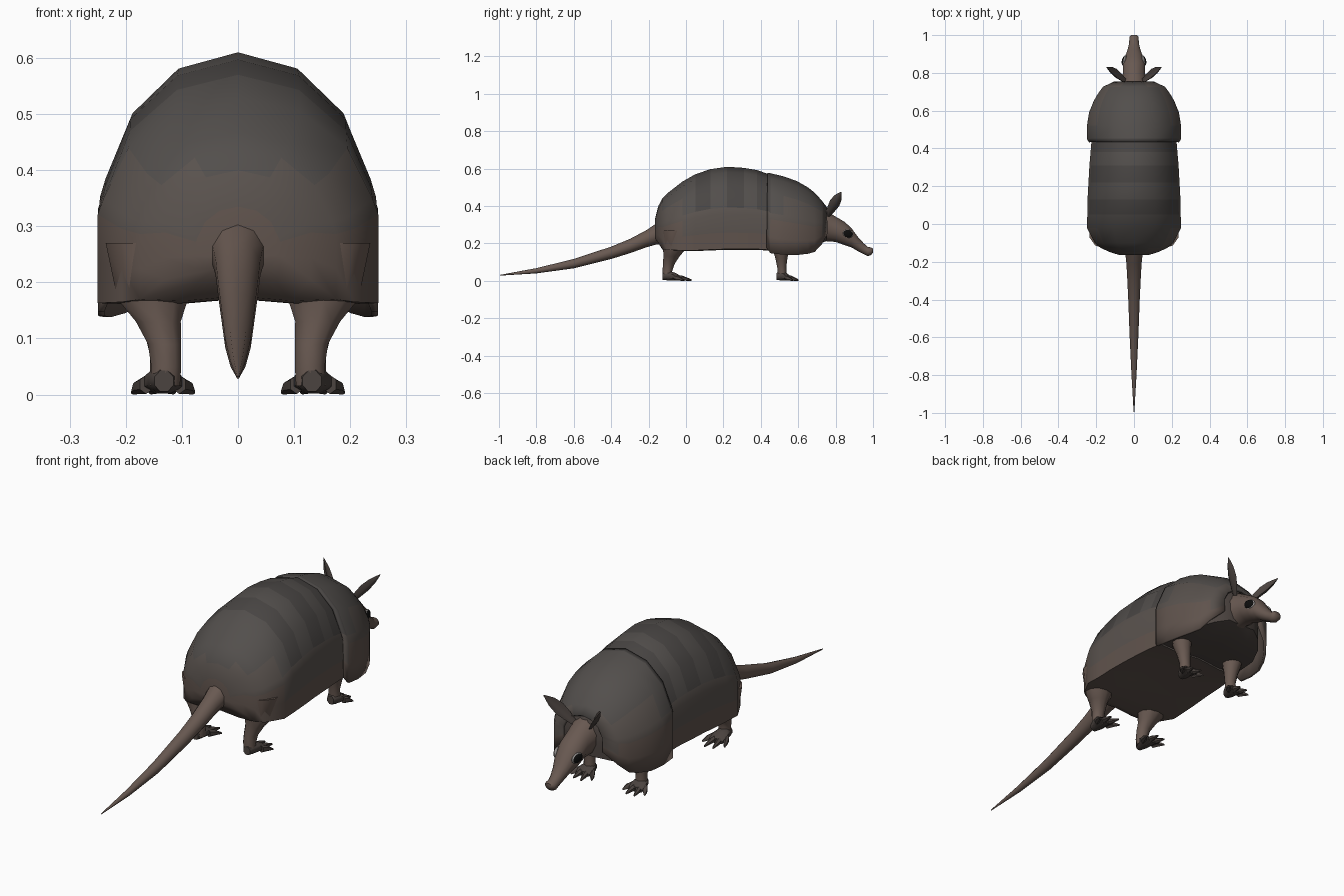
import bpy, bmesh, math
from mathutils import Vector

if "Cube" in bpy.data.objects:
    bpy.data.objects.remove(bpy.data.objects["Cube"])


def material(name, r, g, b):
    m = bpy.data.materials.new(name)
    m.diffuse_color = (r, g, b, 1)
    m.use_nodes = True
    m.node_tree.nodes["Principled BSDF"].inputs["Base Color"].default_value = m.diffuse_color
    return m


GREY = material("shell_grey", .085, .077, .072)
BAND = material("shell_band", .066, .060, .057)
MID = material("shell_mid", .10, .084, .075)
BROWN = material("shell_brown", .115, .086, .073)
SKIN = material("skin", .14, .10, .083)
DARK = material("dark_skin", .07, .056, .05)
RIM = material("eye_rim", .3, .28, .27)
BLACK = material("eye_black", .004, .004, .004)


def loft(name, rings, mats, closed=True, pick=None, angle=50):
    """Skin a list of equal-length rings of points."""
    bm = bmesh.new()
    rows = [[bm.verts.new(p) for p in ring] for ring in rings]
    n = len(rows[0])
    for a, b in zip(rows, rows[1:]):
        for i in range(n if closed else n - 1):
            j = (i + 1) % n
            bm.faces.new((a[i], a[j], b[j], b[i]))
    if closed:
        bm.faces.new(rows[0])
        bm.faces.new(rows[-1])
    bmesh.ops.recalc_face_normals(bm, faces=bm.faces)
    if pick:
        for f in bm.faces:
            f.material_index = pick(f.calc_center_median())
    me = bpy.data.meshes.new(name)
    bm.to_mesh(me)
    bm.free()
    for m in mats:
        me.materials.append(m)
    ob = bpy.data.objects.new(name, me)
    bpy.context.collection.objects.link(ob)
    bpy.ops.object.select_all(action='DESELECT')
    ob.select_set(True)
    bpy.context.view_layer.objects.active = ob
    bpy.ops.object.shade_smooth_by_angle(angle=math.radians(angle))
    return ob


def tube(name, stations, mat, axis='y', n=10):
    """Elliptical tube; stations are x, y, z, half width, half depth."""
    rings = []
    for x, y, z, r, s in stations:
        ring = []
        for i in range(n):
            t = math.tau * (i + .5) / n
            u, v = r * math.cos(t), s * math.sin(t)
            ring.append((x + u, y, z + v) if axis == 'y' else (x + u, y + v, z))
        rings.append(ring)
    return loft(name, rings, [mat])


# Domed shell cross-section as fractions of half width and height
ARCH = [(0, 1), (.44, .934), (.78, .753), (.96, .506), (1, .43), (1, .2), (1, 0)]
BELLY = [(.53, -.01), (0, .02)]


def section(y, w, top, bot, half):
    pts = half + [(-u, v) for u, v in reversed(half) if u > 0]
    return [(w * u, y, bot + (top - bot) * v) for u, v in pts]


def open_section(y, w, top, bot):
    pts = [(-u, v) for u, v in reversed(ARCH[1:])] + ARCH
    return [(w * u, y, bot + (top - bot) * v) for u, v in pts]


def shell_tone(c):
    if c.z < .28:
        return 3
    if c.z < .40:
        return 2
    return 1 if .05 < c.y < .13 or .22 < c.y < .31 or .38 < c.y < .45 else 0


TONES = [GREY, BAND, MID, BROWN]

# Main banded shell
body = [(-.165, .075, .335, .225), (-.148, .13, .40, .205), (-.127, .175, .44, .17),
        (-.10, .207, .468, .165), (-.02, .25, .53, .163), (.05, .247, .57, .163),
        (.13, .246, .597, .167), (.22, .241, .61, .17), (.31, .236, .604, .17),
        (.38, .23, .592, .17), (.45, .224, .568, .165)]
loft("body_shell", [section(*b, ARCH + BELLY) for b in body], TONES, pick=shell_tone)

# Chest inside the shoulder shield
chest = [(.44, .213, .55, .172), (.58, .205, .505, .175), (.66, .17, .46, .185),
         (.715, .125, .41, .20), (.75, .07, .375, .215)]
loft("chest", [section(*c, ARCH + BELLY) for c in chest], [DARK])

# Overlapping shoulder shield
shield = [(.435, .232, .572, .175), (.452, .244, .569, .148), (.52, .243, .553, .14),
          (.59, .232, .528, .138), (.65, .207, .494, .145), (.685, .187, .466, .155),
          (.722, .16, .425, .195), (.75, .10, .388, .25)]
ob = loft("shoulder_shield", [open_section(*s) for s in shield], TONES,
          closed=False, pick=shell_tone)
sol = ob.modifiers.new("thickness", 'SOLIDIFY')
sol.thickness = .012
sol.offset = 0

# Head with long snout
tube("head", [(0, .69, .30, .085, .095), (0, .75, .292, .068, .083), (0, .80, .276, .061, .07),
              (0, .85, .252, .061, .064), (0, .885, .23, .05, .053), (0, .92, .196, .036, .039),
              (0, .95, .172, .028, .03), (0, .972, .157, .026, .026), (0, .99, .158, .026, .021),
              (0, 1.0, .162, .015, .01)], SKIN, n=12)

# Tail
tube("tail", [(0, -.11, .265, .065, .065), (0, -.16, .25, .048, .056), (0, -.21, .226, .042, .046),
              (0, -.30, .186, .037, .038), (0, -.40, .15, .032, .033), (0, -.60, .092, .024, .025),
              (0, -.80, .054, .014, .014), (0, -.995, .03, .002, .002)], SKIN)

for side, s in (("left", -1), ("right", 1)):
    # Eye with a pale rim
    for part, mat, r, off in (("eye_rim", RIM, .030, .051), ("eye", BLACK, .027, .054)):
        bpy.ops.mesh.primitive_uv_sphere_add(segments=14, ring_count=8,
                                             location=(s * off, .866, .252))
        eye = bpy.context.object
        eye.name = f"{part}_{side}"
        eye.scale = (.010, r, r * .76)
        eye.rotation_euler = (math.radians(-15), 0, s * math.radians(14))
        eye.data.materials.append(mat)
        bpy.ops.object.shade_smooth()

    # Cupped leaf-shaped ear
    base, tip = Vector((.045, .755, .35)), Vector((.145, .83, .475))
    axis = (tip - base).normalized()
    wide = Vector((.1, .87, -.47))
    wide = (wide - axis * wide.dot(axis)).normalized()
    thin = axis.cross(wide)
    rings = []
    for t, w in ((0, .014), (.25, .023), (.5, .029), (.75, .022), (.92, .009), (1, .002)):
        c = base.lerp(tip, t)
        ring = []
        for u, v in ((-1, 0), (-.5, .3), (0, .3), (.5, .3), (1, 0), (.5, -.3), (0, -.3), (-.5, -.3)):
            p = c + wide * u * w + thin * (v * w * .5 + (u * u - .5) * w * .6)
            ring.append((s * p.x, p.y, p.z))
        rings.append(ring)
    loft(f"ear_{side}", rings, [DARK])

    # Legs, from buried top to ankle
    legs = {
        "rear": (-.125, [(.155, -.045, .27, .085, .085), (.152, -.062, .17, .066, .06),
                         (.142, -.078, .13, .042, .043), (.131, -.092, .09, .031, .031),
                         (.128, -.1, .05, .028, .026), (.13, -.095, .015, .028, .028)]),
        "front": (.485, [(.15, .51, .25, .06, .06), (.145, .508, .16, .043, .042),
                         (.138, .51, .12, .033, .032), (.132, .512, .07, .026, .024),
                         (.132, .515, .015, .027, .025)]),
    }
    for kind, (heel, leg) in legs.items():
        tube(f"{kind}_leg_{side}", [(s * x, y, z, a, b) for x, y, z, a, b in leg], SKIN, 'z')
        k = 1.0 if kind == "rear" else .75
        tube(f"{kind}_foot_{side}",
             [(s * .132, heel, .024, .018, .02), (s * .132, heel + .03 * k, .028, .03, .028),
              (s * .134, heel + .07 * k, .022, .038, .022),
              (s * .135, heel + .10 * k, .013, .036, .012)], DARK, n=8)
        # Four spread toes
        for i, (dx, reach) in enumerate(((-.055, .118), (-.02, .155), (.02, .15), (.052, .112))):
            x0, x1 = .135 + dx * .55, .135 + dx
            y0 = heel + .06 * k
            y1 = heel + reach * (1 if kind == "rear" else .75)
            tube(f"{kind}_toe_{i + 1}_{side}",
                 [(s * x0, y0, .018, .013, .017),
                  (s * (x0 + x1) / 2, (y0 + y1) / 2, .014, .013, .013),
                  (s * x1, y1, .004, .004, .004)], DARK, n=6)
